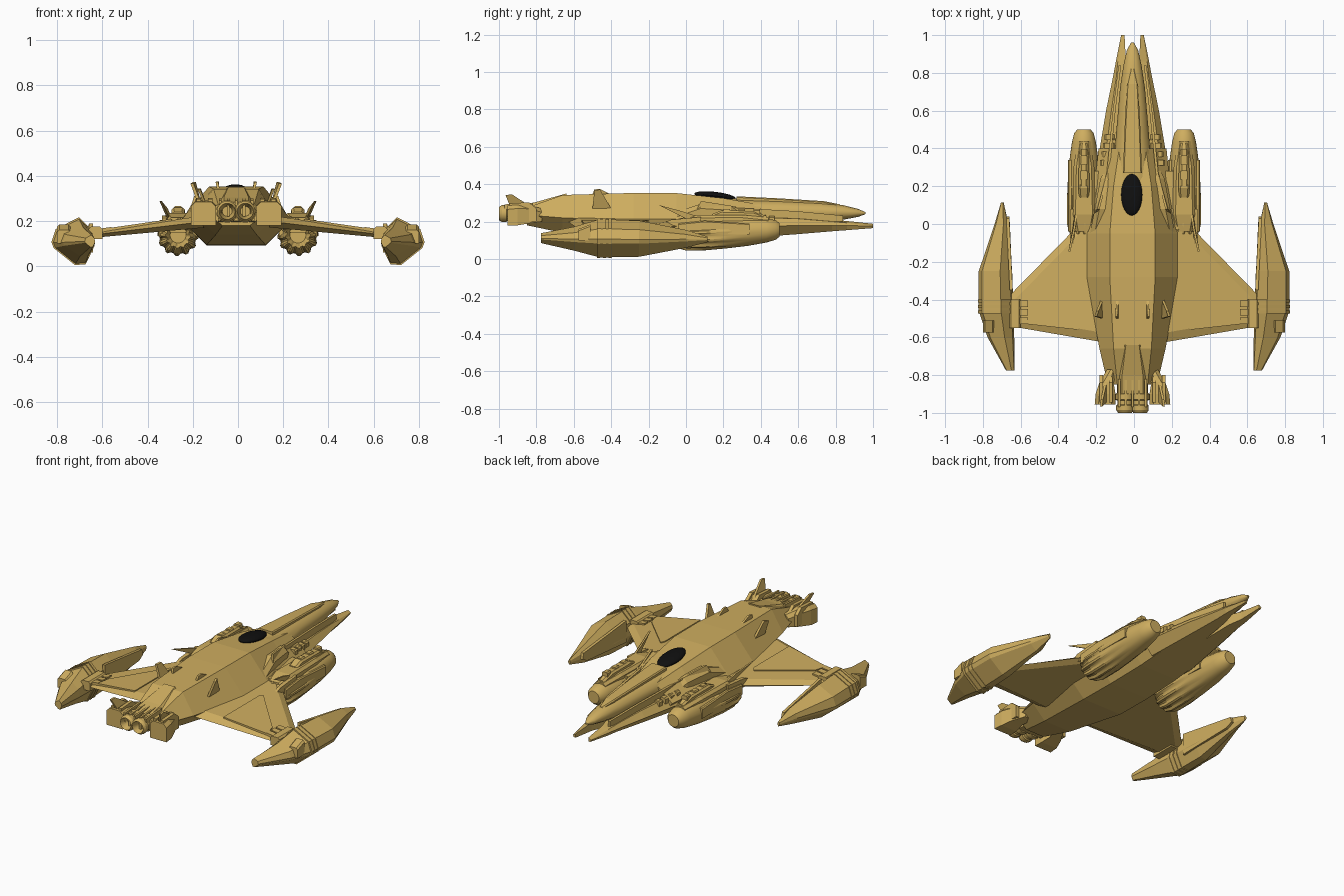
import bpy, bmesh, math

if "Cube" in bpy.data.objects:
    bpy.data.objects.remove(bpy.data.objects["Cube"])


def material(name, rgb):
    m = bpy.data.materials.new(name)
    m.diffuse_color = (*rgb, 1)
    m.use_nodes = True
    m.node_tree.nodes["Principled BSDF"].inputs["Base Color"].default_value = m.diffuse_color
    return m


GOLD = material("gold", (0.62, 0.42, 0.115))
BLACK = material("canopy black", (0.005, 0.005, 0.005))
SHIFT = -0.008  # the fuselage sits slightly off centre


def loft(name, rings, mirror=False, smooth=None, dx=0.0, mat=GOLD):
    """Skin a row of equal-length rings and cap the ends."""
    bm = bmesh.new()
    vs = [[bm.verts.new(p) for p in r] for r in rings]
    n = len(rings[0])
    for a, b in zip(vs, vs[1:]):
        for i in range(n):
            j = (i + 1) % n
            bm.faces.new((a[i], a[j], b[j], b[i]))
    bm.faces.new(vs[0])
    bm.faces.new(vs[-1])
    bmesh.ops.recalc_face_normals(bm, faces=bm.faces)
    me = bpy.data.meshes.new(name)
    bm.to_mesh(me)
    bm.free()
    me.materials.append(mat)
    ob = bpy.data.objects.new(name, me)
    ob.location.x = dx
    bpy.context.collection.objects.link(ob)
    if smooth:
        bpy.ops.object.select_all(action='DESELECT')
        ob.select_set(True)
        bpy.context.view_layer.objects.active = ob
        bpy.ops.object.shade_smooth_by_angle(angle=math.radians(smooth))
    if mirror:
        ob.modifiers.new("mirror", 'MIRROR').use_clip = False
    return ob


def circle(cx, y, cz, rx, rz=None, n=16, groove=1.0):
    rz = rz or rx
    pts = []
    for i in range(n):
        a = 2 * math.pi * i / n
        k = groove if (i // 2) % 2 else 1
        pts.append((cx + rx * k * math.cos(a), y, cz + rz * k * math.sin(a)))
    return pts


def rect(y, x0, x1, z0, z1, c=0.0):
    """Rectangle across y whose top corners are chamfered by c."""
    if not c:
        return [(x0, y, z0), (x1, y, z0), (x1, y, z1), (x0, y, z1)]
    return [(x0, y, z0), (x1, y, z0), (x1, y, z1 - c), (x1 - c, y, z1),
            (x0 + c, y, z1), (x0, y, z1 - c)]


def fin(name, pts, t, **kw):
    """Thin blade: 3D outline thickened along x."""
    return loft(name, [[(x - t, y, z) for x, y, z in pts],
                       [(x + t, y, z) for x, y, z in pts]], True, **kw)


# Main hull: hexagonal sections (y, top w, top z, chine w, chine z, bottom w, bottom z)
hull = [(-.85, .08, .275, .13, .235, .06, .18), (-.66, .10, .342, .175, .22, .09, .14),
        (-.28, .12, .353, .245, .205, .13, .095), (-.05, .12, .352, .245, .205, .13, .092),
        (.2, .10, .325, .20, .20, .125, .10), (.4, .07, .29, .18, .20, .12, .118)]
loft("main_hull", [[(-b, y, zb), (b, y, zb), (c, y, zc), (t, y, zt), (-t, y, zt), (-c, y, zc)]
                   for y, t, zt, c, zc, b, zb in hull], dx=SHIFT)

# Forked lower bow: body half and prong on each side
prong = [(.3, 0, .19, .11, .235), (.6, 0, .14, .133, .225), (.78, .015, .103, .148, .21),
         (.86, .035, .088, .154, .203), (1, .042, .06, .165, .188)]
loft("bow_prong", [[(a, y, z0), (b - .3 * (b - a), y, z0), (b, y, (z0 + z1) / 2),
                    (b - .2 * (b - a), y, z1 - .01), (a, y, z1)]
                   for y, a, b, z0, z1 in prong], True, dx=SHIFT)

# Spindle nose and its raised spine
nose = [(.1, .115, .2, .335), (.3, .10, .19, .322), (.5, .085, .19, .315), (.72, .066, .195, .303),
        (.84, .048, .21, .288), (.92, .03, .225, .268), (.96, .008, .24, .25)]
loft("nose", [circle(0, y, (a + b) / 2, w, (b - a) / 2, 12) for y, w, a, b in nose],
     smooth=40, dx=SHIFT)
loft("nose_spine", [rect(y, -w, w, .24, z, .006) for y, w, z in
                    [(.27, .05, .335), (.5, .042, .324), (.74, .03, .309), (.82, .012, .293)]],
     dx=SHIFT)
for i in range(4):
    y = .31 + i * .045
    loft(f"bow_rib_{i + 1}", [rect(y + d, .095, .172 - i * .008, .2, .243 - i * .004, .008)
                              for d in (0, .028)], True, dx=SHIFT)
loft("bow_rail", [rect(y, x, x + .014, .2, z) for y, x, z in
                  [(.25, .125, .275), (.6, .09, .255), (.84, .06, .232)]], True, dx=SHIFT)

# Cheek fairings beside the cockpit
loft("cheek_fairing", [rect(y, a, b, .19, z, .025) for y, a, b, z in
                       [(.3, .08, .14, .25), (.24, .09, .17, .285), (.08, .10, .20, .295),
                        (-.1, .11, .235, .235)]], True, dx=SHIFT)
fin("cheek_blade", [(.13, .27, .28), (.18, .08, .31), (.20, .05, .25), (.16, .2, .25)], .006, dx=SHIFT)

# Black canopy: tilted flattened dome
rows = [(-1, .02)] + [(math.sin(a), math.cos(a)) for a in
                      [math.radians(d) for d in range(-75, 76, 15)]] + [(1, .02)]
loft("canopy", [circle(-.012, .155 + .11 * s, .337 - .012 * s, .056 * c, .022 * c, 20)
                for s, c in rows], smooth=40, mat=BLACK)

# Small fins on the rear deck
fin("deck_fin_inner", [(.08, -.40, .345), (.08, -.50, .345), (.085, -.49, .372), (.083, -.46, .374)], .006, dx=SHIFT)
fin("deck_fin_outer", [(.16, -.40, .27), (.16, -.50, .27), (.195, -.49, .365), (.185, -.46, .372)], .007, dx=SHIFT)


# Wings with raised panels
def wing_top(x):
    return .217 - .145 * (x - .2)


def wing_ring(x, lead, trail, half):
    z = wing_top(x)
    return [(x, lead, z - half), (x, lead - .05, z), (x, trail + .05, z),
            (x, trail, z - half), (x, trail + .05, z - 2 * half), (x, lead - .05, z - 2 * half)]


loft("wing", [wing_ring(.14, .15, -.63, .027), wing_ring(.66, -.38, -.54, .013)], True)


def wing_plate(name, outline, h=.006):
    loft(name, [[(x, y, wing_top(x) + d) for x, y in outline] for d in (-.008, h)], True)


wing_plate("wing_panel", [(.31, -.20), (.295, -.22), (.295, -.56), (.565, -.53), (.545, -.45)])
for i, y in enumerate((-.53, -.485, -.44)):
    wing_plate(f"wing_tile_{i + 1}", [(.56, y), (.61, y), (.61, y + .035), (.56, y + .035)], .009)
loft("wing_root_block", [rect(y, .60, .66, .12, .175, .01) for y in (-.55, -.40)], True)

# Wing-tip pods: one angular section stretched along y
SHAPE = [(1, .48), (.9, .75), (.36, 1), (.06, .74), (0, .40), (.2, .02), (.45, 0), (.95, .36)]


def pod_ring(y, x0, x1, z0, z1, g=0.0):
    x0, x1, z0, z1 = x0 - g, x1 + g, z0 - g, z1 + g
    return [(x0 + u * (x1 - x0), y, z0 + v * (z1 - z0)) for u, v in SHAPE]


pod = [(.115, .69, .704, .09, .12), (0, .665, .738, .06, .155), (-.25, .645, .822, .012, .205),
       (-.46, .638, .822, .008, .213), (-.6, .634, .775, .045, .172), (-.775, .632, .678, .085, .138)]
loft("tip_pod", [pod_ring(*p) for p in pod], True)
for i, y in enumerate((-.475, -.445, -.415)):
    loft(f"tip_pod_band_{i + 1}", [pod_ring(y + d, .64, .82, .01, .212, .005) for d in (0, .016)], True)
fin("tip_pod_inner_strake", [(.668, .04, .10), (.668, .03, .135), (.65, -.35, .19),
                             (.65, -.35, .06), (.665, .0, .08)], .008)
loft("tip_pod_hatch", [rect(y, .74, .80, .10, z, .01) for y, z in ((-.575, .160), (-.51, .185))], True)

# Engine nacelles: rounded nose, fluted rear
nac = [(-.03, .035, .138, 1), (-.07, .055, .135, .9), (-.05, .076, .135, .84), (.0, .090, .135, .86),
       (.1, .091, .137, .9), (.22, .086, .143, .97), (.33, .078, .148, 1), (.43, .064, .152, 1),
       (.48, .052, .155, 1), (.5, .036, .155, 1)]
loft("nacelle", [circle(.265, y, z, r, n=48, groove=g) for y, r, z, g in nac], True, smooth=30)
loft("nacelle_deck", [rect(y, .265 - w, .265 + w, .15, z, .015) for y, w, z in
                      [(-.04, .045, .215), (.05, .06, .235), (.3, .055, .236), (.44, .035, .222)]], True)
loft("nacelle_hump", [rect(y, .265 - w, .265 + w, .2, z, .01) for y, w, z in
                      [(.14, .026, .24), (.19, .03, .26), (.36, .026, .256), (.43, .018, .23)]], True)
for i, y in enumerate((.2, .28, .36)):
    loft(f"nacelle_cap_{i + 1}", [rect(y + d, .247, .283, .24, .266, .006) for d in (0, .035)], True)
for s in (-1, 1):
    side = "outer" if s > 0 else "inner"
    x = .265 + s * .072
    loft(f"nacelle_rail_{side}", [rect(y, x - .012, x + .012, .13, z, .006) for y, z in
                                  [(-.04, .19), (.1, .205), (.34, .19)]], True)
    loft(f"nacelle_tail_{side}", [rect(y, .265 + s * k - w, .265 + s * k + w, .16, z) for y, k, w, z in
                                  [(.08, .055, .016, .225), (-.08, .062, .01, .21), (-.15, .068, .004, .18)]], True)
fin("nacelle_spike", [(.30, .10, .215), (.31, .0, .215), (.342, -.145, .288), (.315, -.02, .255)], .005)
loft("nacelle_pylon", [rect(y, .14, .25, .15, z, .015) for y, z in ((-.03, .22), (.28, .215))], True)

# Rear engine block, twin thrusters and side thrusters
loft("engine_bay", [rect(y, -w, w, z0, z, .025) for y, w, z0, z in
                    [(-.9, .08, .20, .285), (-.8, .08, .19, .305), (-.64, .06, .2, .35)]], dx=SHIFT)
loft("thruster", [circle(.04, y, .243, r, n=14) for y, r in
                  [(-.95, .022), (-1, .036), (-.985, .046), (-.96, .046), (-.955, .04), (-.935, .04),
                   (-.93, .05), (-.90, .05), (-.895, .042), (-.80, .042)]], True, smooth=30, dx=SHIFT)
for i in range(3):
    loft(f"thruster_strut_{i + 1}", [rect(y, i * .035 - .006 + .0, i * .035 + .006, .22, z)
                                    for y, z in ((-.97, .292), (-.82, .30))], True, dx=SHIFT)
loft("side_thruster", [rect(y, a, b, z0, z, .02) for y, a, b, z0, z in
                       [(-.955, .09, .20, .18, .285), (-.90, .09, .195, .18, .29),
                        (-.84, .10, .175, .19, .288), (-.77, .08, .135, .20, .27)]], True, dx=SHIFT)
for i, x in enumerate((.115, .165)):
    loft(f"side_thruster_ridge_{i + 1}", [rect(y, x - .01, x + .01, .2, z) for y, z in
                                         ((-.945, .297), (-.84, .303), (-.80, .27))], True, dx=SHIFT)
fin("engine_fin", [(.14, -.83, .28), (.14, -.94, .28), (.165, -.965, .342), (.162, -.93, .345)], .006, dx=SHIFT)
